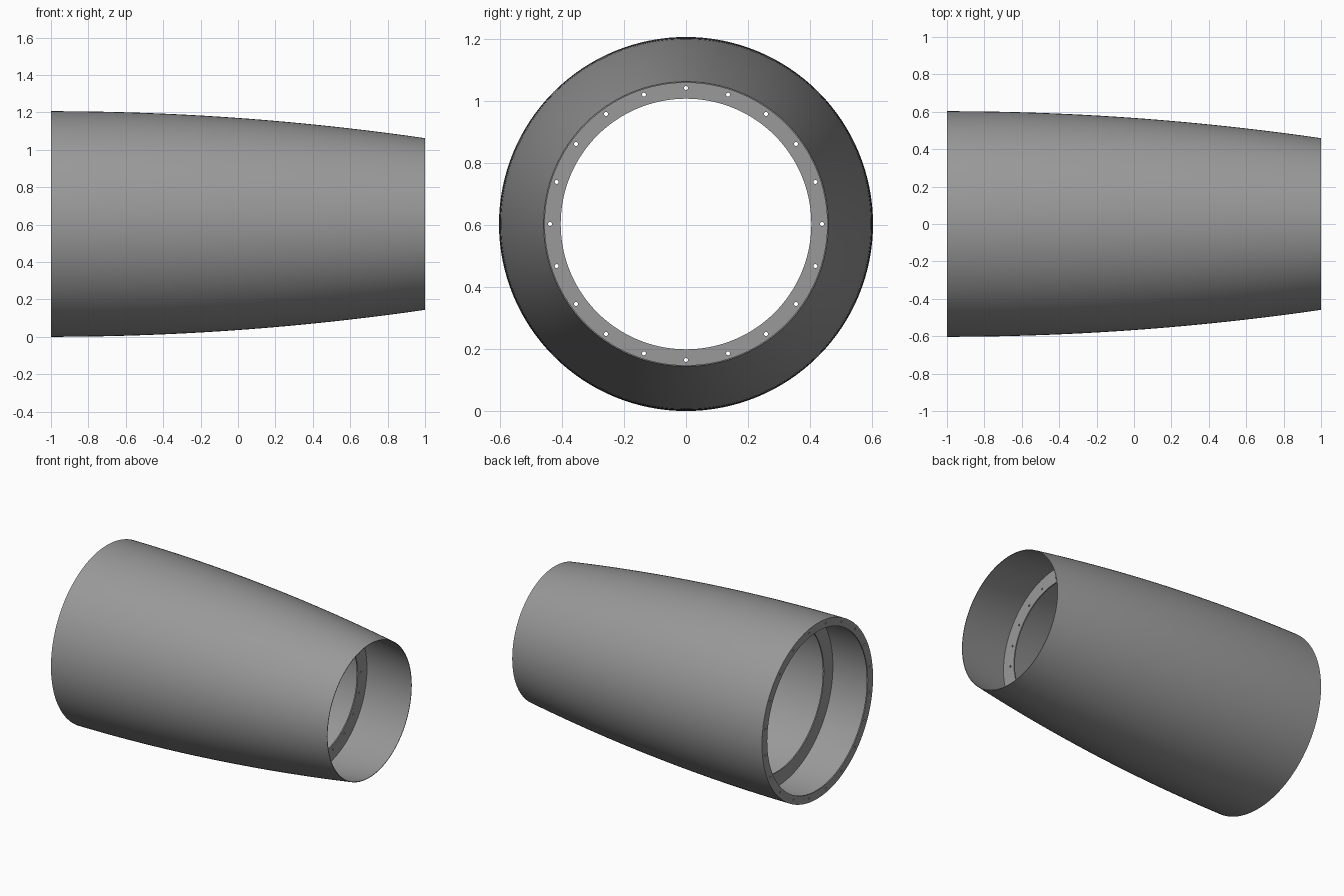
import bpy, bmesh, math

if "Cube" in bpy.data.objects:
    bpy.data.objects.remove(bpy.data.objects["Cube"])

SEG = 128          # sides around the axis
R0, R1 = 0.603, 0.459
WALL = 0.004       # skin thickness
CZ = R0            # axis height

grey = bpy.data.materials.new("grey")
grey.diffuse_color = (0.32, 0.32, 0.32, 1)
grey.use_nodes = True
grey.node_tree.nodes["Principled BSDF"].inputs["Base Color"].default_value = grey.diffuse_color


def outer_radius(x):
    return R0 - (R0 - R1) * ((x + 1) / 2) ** 2


def lathe(name, profile, seg=SEG):
    """Revolve a closed (x, radius) profile about the long axis."""
    bm = bmesh.new()
    rings = []
    for i in range(seg):
        a = 2 * math.pi * i / seg
        rings.append([bm.verts.new((x, r * math.sin(a), CZ + r * math.cos(a)))
                      for x, r in profile])
    n = len(profile)
    for i in range(seg):
        p, q = rings[i], rings[(i + 1) % seg]
        for j in range(n):
            k = (j + 1) % n
            bm.faces.new((p[j], p[k], q[k], q[j]))
    bmesh.ops.recalc_face_normals(bm, faces=bm.faces)
    me = bpy.data.meshes.new(name)
    bm.to_mesh(me)
    bm.free()
    ob = bpy.data.objects.new(name, me)
    bpy.context.collection.objects.link(ob)
    me.materials.append(grey)
    bpy.ops.object.select_all(action='DESELECT')
    ob.select_set(True)
    bpy.context.view_layer.objects.active = ob
    bpy.ops.object.shade_smooth_by_angle(angle=math.radians(30))
    return ob


def drill(ob, x, radius, phase, hole=0.0065, count=20):
    """Cut a circle of small bolt holes through a ring."""
    bm = bmesh.new()
    for i in range(count):
        a = 2 * math.pi * i / count + phase
        cy, cz = radius * math.sin(a), CZ + radius * math.cos(a)
        ends = [[bm.verts.new((x + dx, cy + hole * math.cos(t * math.pi / 6),
                               cz + hole * math.sin(t * math.pi / 6)))
                 for t in range(12)] for dx in (-0.03, 0.03)]
        bm.faces.new(ends[0])
        bm.faces.new(ends[1])
        for t in range(12):
            u = (t + 1) % 12
            bm.faces.new((ends[0][t], ends[0][u], ends[1][u], ends[1][t]))
    bmesh.ops.recalc_face_normals(bm, faces=bm.faces)
    me = bpy.data.meshes.new(ob.name + "_hole_cutter")
    bm.to_mesh(me)
    bm.free()
    cutter = bpy.data.objects.new(me.name, me)
    bpy.context.collection.objects.link(cutter)
    mod = ob.modifiers.new("bolt_holes", 'BOOLEAN')
    mod.operation, mod.solver, mod.object = 'DIFFERENCE', 'EXACT', cutter
    bpy.context.view_layer.objects.active = ob
    bpy.ops.object.modifier_apply(modifier=mod.name)
    bpy.data.objects.remove(cutter)


def ring(name, x, inner, thick=0.008):
    """Flat ring reaching from the skin inwards, its face starting at x."""
    a, b = x, x + thick
    return lathe(name, [(a, inner), (a, outer_radius(a) - WALL / 2),
                        (b, outer_radius(b) - WALL / 2), (b, inner)])


# Tapered outer skin
xs = [-1 + 2 * i / 32 for i in range(33)]
lathe("outer_skin", [(x, outer_radius(x)) for x in xs]
      + [(x, outer_radius(x) - WALL) for x in reversed(xs)])

# Bolted end flange and the two inner stiffening rings
flange = ring("end_flange", -1.0, 0.546)
drill(flange, -1.0, 0.575, math.radians(9))
ring("rear_inner_ring", -0.70, 0.497)
front = ring("front_inner_ring", 0.62, 0.404)
drill(front, 0.62, 0.4385, 0)
